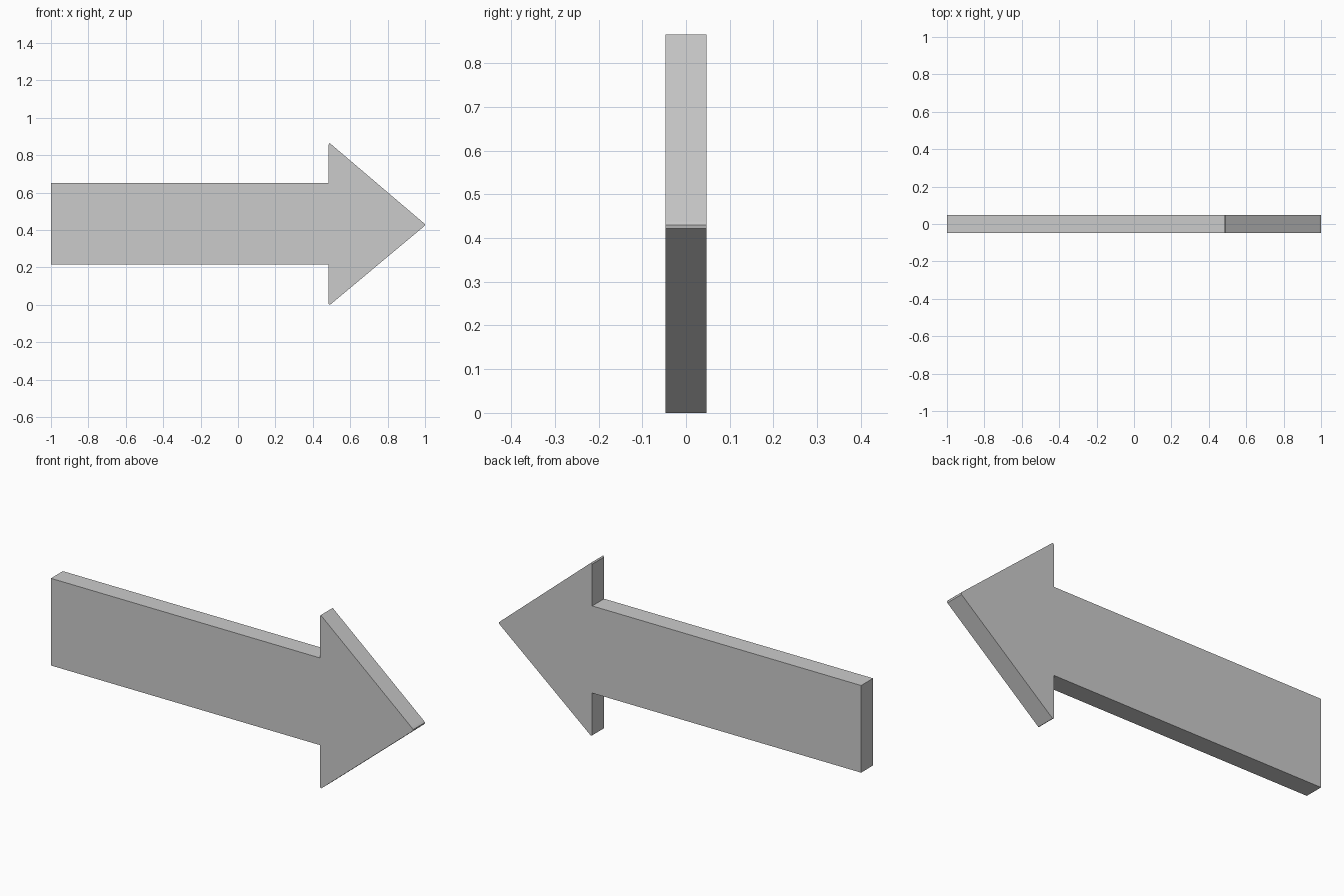
import bpy, bmesh

if "Cube" in bpy.data.objects:
    bpy.data.objects.remove(bpy.data.objects["Cube"])

# Arrow outline in the x-z plane, slightly blunted at the head corners
HALF_Y = 0.047
outline = [(-1, 0.215), (0.485, 0.215), (0.485, 0.004), (0.492, 0.0),
           (0.998, 0.422), (1.0, 0.43), (0.992, 0.438),
           (0.49, 0.865), (0.485, 0.858), (0.485, 0.65), (-1, 0.65)]

# Flat arrow plate extruded through its thickness
bm = bmesh.new()
face = bm.faces.new([bm.verts.new((x, -HALF_Y, z)) for x, z in outline])
ext = bmesh.ops.extrude_face_region(bm, geom=[face], use_keep_orig=True)
verts = [g for g in ext["geom"] if isinstance(g, bmesh.types.BMVert)]
bmesh.ops.translate(bm, verts=verts, vec=(0, 2 * HALF_Y, 0))
bmesh.ops.recalc_face_normals(bm, faces=bm.faces[:])

mesh = bpy.data.meshes.new("arrow_sign")
bm.to_mesh(mesh)
bm.free()
bpy.context.collection.objects.link(bpy.data.objects.new("arrow_sign", mesh))
